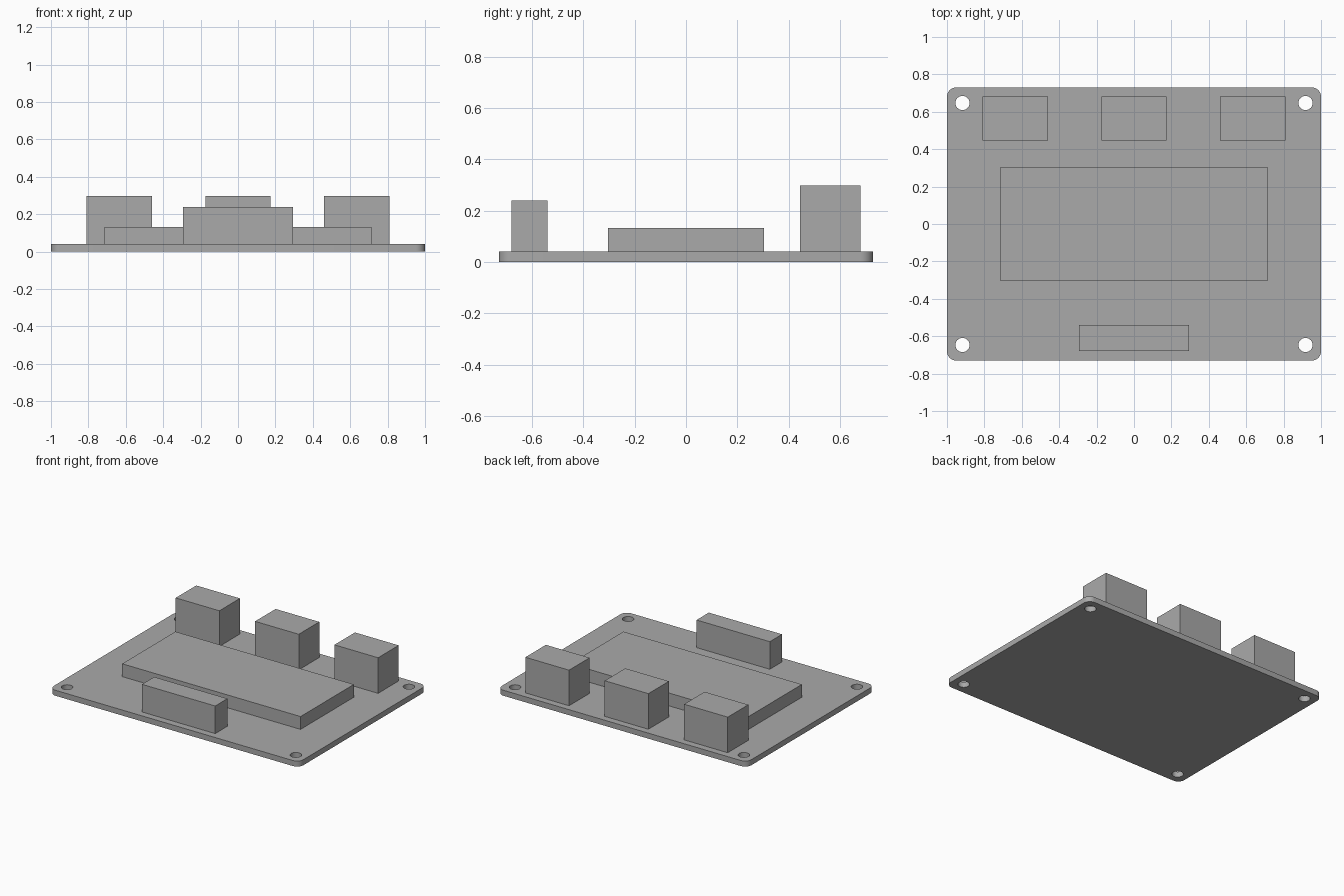
import bpy, bmesh
from math import cos, sin, pi

if "Cube" in bpy.data.objects:
    bpy.data.objects.remove(bpy.data.objects["Cube"], do_unlink=True)

grey = bpy.data.materials.new("plain_grey")
grey.use_nodes = True
colour = (0.4, 0.4, 0.4, 1)
grey.diffuse_color = colour
grey.node_tree.nodes["Principled BSDF"].inputs["Base Color"].default_value = colour

HALF_X, HALF_Y, THICK = 1.0, 0.73, 0.04
CORNER, HOLE_X, HOLE_Y, HOLE_R = 0.05, 0.917, 0.647, 0.038


def arc(cx, cy, r, start, sweep, steps):
    return [(cx + r * cos(start + sweep * i / steps),
             cy + r * sin(start + sweep * i / steps)) for i in range(steps + 1)]


def add_loop(curve, points):
    spline = curve.splines.new("POLY")
    spline.points.add(len(points) - 1)
    for p, (x, y) in zip(spline.points, points):
        p.co = (x, y, 0, 1)
    spline.use_cyclic_u = True


def block(name, x, y, width, depth, top):
    # Box standing on the board
    bpy.ops.mesh.primitive_cube_add(size=1, location=(x, y, (THICK + top) / 2))
    ob = bpy.context.object
    ob.name = name
    ob.scale = (width, depth, top - THICK)
    bpy.ops.object.transform_apply(location=False, rotation=False, scale=True)
    ob.data.materials.append(grey)


# Board: rounded outline with four mounting holes, extruded
curve = bpy.data.curves.new("board_outline", "CURVE")
curve.dimensions = "2D"
curve.fill_mode = "BOTH"
curve.extrude = THICK / 2
corners = [(1, 1), (-1, 1), (-1, -1), (1, -1)]
outline = []
for i, (sx, sy) in enumerate(corners):
    outline += arc(sx * (HALF_X - CORNER), sy * (HALF_Y - CORNER),
                   CORNER, i * pi / 2, pi / 2, 10)
add_loop(curve, outline)
for sx, sy in corners:
    add_loop(curve, arc(sx * HOLE_X, sy * HOLE_Y, HOLE_R, 0, 2 * pi, 32)[:-1])

board = bpy.data.objects.new("board", curve)
bpy.context.collection.objects.link(board)
board.location.z = THICK / 2
bpy.ops.object.select_all(action="DESELECT")
board.select_set(True)
bpy.context.view_layer.objects.active = board
bpy.ops.object.convert(target="MESH")
board = bpy.context.object
bm = bmesh.new()
bm.from_mesh(board.data)
bmesh.ops.remove_doubles(bm, verts=bm.verts, dist=0.0005)
bmesh.ops.recalc_face_normals(bm, faces=bm.faces)
bm.to_mesh(board.data)
bm.free()
board.data.materials.clear()
board.data.materials.append(grey)
bpy.ops.object.shade_smooth_by_angle()

# Large central chip and front connector
block("central_chip", 0, 0, 1.43, 0.61, 0.133)
block("front_connector", 0, -0.61, 0.587, 0.14, 0.24)

# Three tall sockets along the back edge
for name, x in (("right", -0.636), ("middle", 0), ("left", 0.636)):
    block(name + "_back_socket", x, 0.563, 0.35, 0.235, 0.298)
